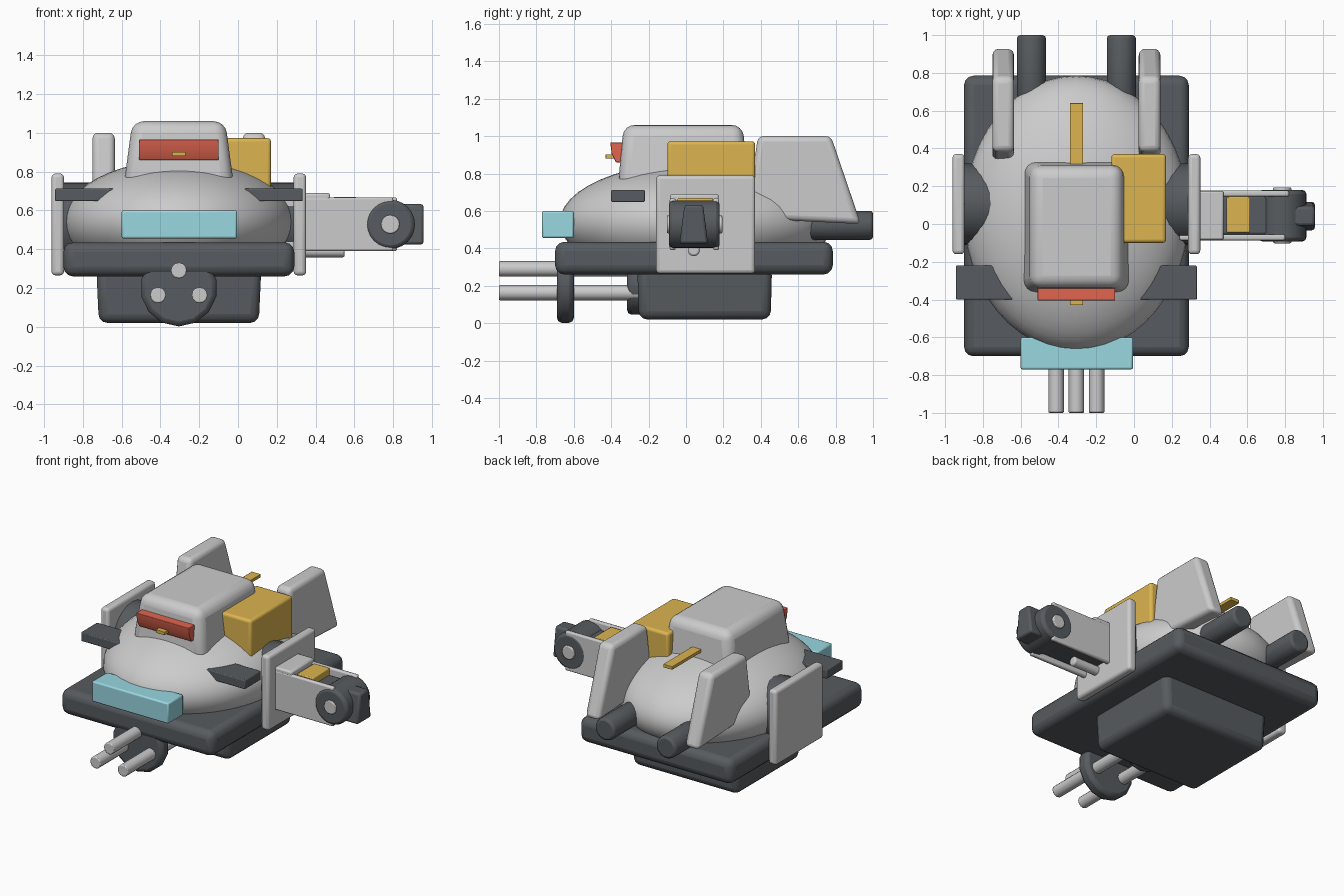
import bpy, bmesh, math
from mathutils import Matrix, Vector

if "Cube" in bpy.data.objects:
    bpy.data.objects.remove(bpy.data.objects["Cube"])

CX = -0.305  # hull symmetry plane


def material(name, rgb):
    m = bpy.data.materials.new(name)
    m.diffuse_color = (*rgb, 1)
    m.use_nodes = True
    m.node_tree.nodes["Principled BSDF"].inputs["Base Color"].default_value = m.diffuse_color
    return m


DARK = material("dark_metal", (0.095, 0.105, 0.115))
YELLOW = material("yellow", (0.72, 0.46, 0.08))
CYAN = material("cyan", (0.32, 0.68, 0.75))
RED = material("red", (0.75, 0.13, 0.08))


def finish(bm, name, mat=None, bevel=0, segments=3, angle=40):
    bmesh.ops.recalc_face_normals(bm, faces=bm.faces)
    me = bpy.data.meshes.new(name)
    bm.to_mesh(me)
    bm.free()
    ob = bpy.data.objects.new(name, me)
    bpy.context.collection.objects.link(ob)
    if mat:
        me.materials.append(mat)
    if bevel:
        b = ob.modifiers.new("bevel", 'BEVEL')
        b.width, b.segments, b.limit_method = bevel, segments, 'ANGLE'
        b.angle_limit = math.radians(35)
    bpy.ops.object.select_all(action='DESELECT')
    ob.select_set(True)
    bpy.context.view_layer.objects.active = ob
    bpy.ops.object.shade_smooth_by_angle(angle=math.radians(angle))
    return ob


def box(name, x, y, z, mat=None, bevel=0.012, segments=2, taper=(1, 1), low=(1, 1)):
    """Box from ranges; taper scales the top face, low scales the bottom face."""
    bm = bmesh.new()
    bmesh.ops.create_cube(bm, size=1)
    for v in bm.verts:
        t = taper if v.co.z > 0 else low
        v.co = Vector((sum(x) / 2 + v.co.x * abs(x[1] - x[0]) * t[0],
                       sum(y) / 2 + v.co.y * abs(y[1] - y[0]) * t[1],
                       sum(z) / 2 + v.co.z * (z[1] - z[0])))
    return finish(bm, name, mat, bevel, segments)


def cylinder(name, axis, start, end, centre, radius, sides=16, mat=None, bevel=0.01):
    """Cylinder along 'X' or 'Y'; centre holds the two remaining coordinates."""
    bm = bmesh.new()
    bmesh.ops.create_cone(bm, cap_ends=True, segments=sides, radius1=radius,
                          radius2=radius, depth=abs(end - start))
    mid = (start + end) / 2
    if axis == 'X':
        rot, loc = Matrix.Rotation(math.pi / 2, 4, 'Y'), (mid, *centre)
    else:
        rot, loc = Matrix.Rotation(math.pi / 2, 4, 'X'), (centre[0], mid, centre[1])
    bm.transform(Matrix.Translation(loc) @ rot)
    return finish(bm, name, mat, bevel, 2)


def prism(name, x, profile, mat=None, bevel=0.012, segments=3):
    """Extrude a (y, z) profile between two x values."""
    bm = bmesh.new()
    face = bm.faces.new([bm.verts.new((x[0], y, z)) for y, z in profile])
    ext = bmesh.ops.extrude_face_region(bm, geom=[face])
    moved = [v for v in ext["geom"] if isinstance(v, bmesh.types.BMVert)]
    bmesh.ops.translate(bm, verts=moved, vec=(x[1] - x[0], 0, 0))
    return finish(bm, name, mat, bevel, segments)


# Hull: dome, skirt plate and lower base
bm = bmesh.new()
bmesh.ops.create_uvsphere(bm, u_segments=48, v_segments=24, radius=1)
bm.transform(Matrix.Translation((CX, 0.055, 0.54)) @ Matrix.Diagonal((0.595, 0.73, 0.32, 1)))
finish(bm, "hull_dome", angle=60)
box("skirt_plate", (-0.90, 0.29), (-0.70, 0.785), (0.26, 0.435), DARK, 0.05, 3)
box("lower_base", (-0.73, 0.12), (-0.26, 0.46), (0.02, 0.30), DARK, 0.045, 3, low=(0.97, 0.98))

# Cabin with visor and centre strip
box("cabin", (-0.59, -0.02), (-0.365, 0.335), (0.72, 1.06), None, 0.06, 4, taper=(0.84, 0.91))
prism("visor", (-0.51, -0.10), [(-0.405, 0.965), (-0.397, 0.905), (-0.375, 0.86),
                                (-0.32, 0.86), (-0.32, 0.965)], RED, 0.004)
box("centre_strip", (-0.34, -0.27), (-0.43, 0.64), (0.88, 0.902), YELLOW, 0.002)

# Roof pod and front lamp bar
box("roof_pod", (-0.12, 0.17), (-0.10, 0.37), (0.65, 0.972), YELLOW, 0.018, 3)
box("lamp_bar", (-0.60, -0.005), (-0.77, -0.60), (0.455, 0.60), CYAN, 0.01)

# Parts mirrored about the hull plane
for side, s in (("left", -1), ("right", 1)):
    def mx(a, b):
        return tuple(sorted((CX + s * a, CX + s * b)))
    box(side + "_shield", mx(0.592, 0.656), (-0.16, 0.37), (0.265, 0.79), None, 0.02, 3)
    cylinder(side + "_shoulder", 'X', *mx(0.30, 0.61), (0.105, 0.53), 0.215, 24, DARK)
    box(side + "_winglet", mx(0.25, 0.638), (-0.40, -0.22), (0.648, 0.712), DARK, 0.006)
    prism(side + "_fin", mx(0.33, 0.445),
          [(0.32, 0.56), (0.385, 1.0), (0.775, 1.0), (0.935, 0.53)], None, 0.03)
    cylinder(side + "_exhaust", 'Y', 0.60, 1.0, (CX + s * 0.238, 0.523), 0.081, 10, DARK, 0.018)

# Three-barrel gun under the nose
cylinder("barrel_front_disc", 'Y', -0.69, -0.60, (CX, 0.20), 0.198, 14, DARK, 0.025)
cylinder("barrel_rear_disc", 'Y', -0.315, -0.22, (CX, 0.20), 0.155, 14, DARK, 0.025)
for i, (bx, bz) in enumerate(((0, 0.29), (-0.107, 0.163), (0.107, 0.163))):
    cylinder(f"gun_barrel_{i + 1}", 'Y', -1.0, -0.24, (CX + bx, bz), 0.041, 12, None, 0.006)

# Side arm: two cheek plates around a dark core
for name, y, x0, x1 in (("arm_front_cheek", (-0.087, -0.055), 0.24, 0.80),
                        ("arm_back_cheek", (0.145, 0.177), 0.24, 0.82)):
    box(name, (x0, x1), y, (0.39, 0.667), None, 0.01)
box("arm_core", (0.30, 0.74), (-0.056, 0.146), (0.42, 0.62), DARK)
box("arm_top_plate", (0.30, 0.475), (-0.085, 0.175), (0.60, 0.69), None, 0.012)
box("arm_yellow_block", (0.49, 0.615), (-0.045, 0.145), (0.55, 0.668), YELLOW, 0.006)
cylinder("arm_lower_rod", 'X', 0.30, 0.55, (0.042, 0.39), 0.032, 12)

# Elbow joint and tip
cylinder("elbow_drum", 'Y', -0.092, 0.18, (0.785, 0.528), 0.127, 24, DARK, 0.02)
cylinder("elbow_hub", 'Y', -0.102, 0.194, (0.785, 0.528), 0.048, 16, None, 0.006)
box("arm_tip", (0.84, 0.957), (-0.035, 0.118), (0.425, 0.632), DARK, 0.014, 2, taper=(1, 0.65))
